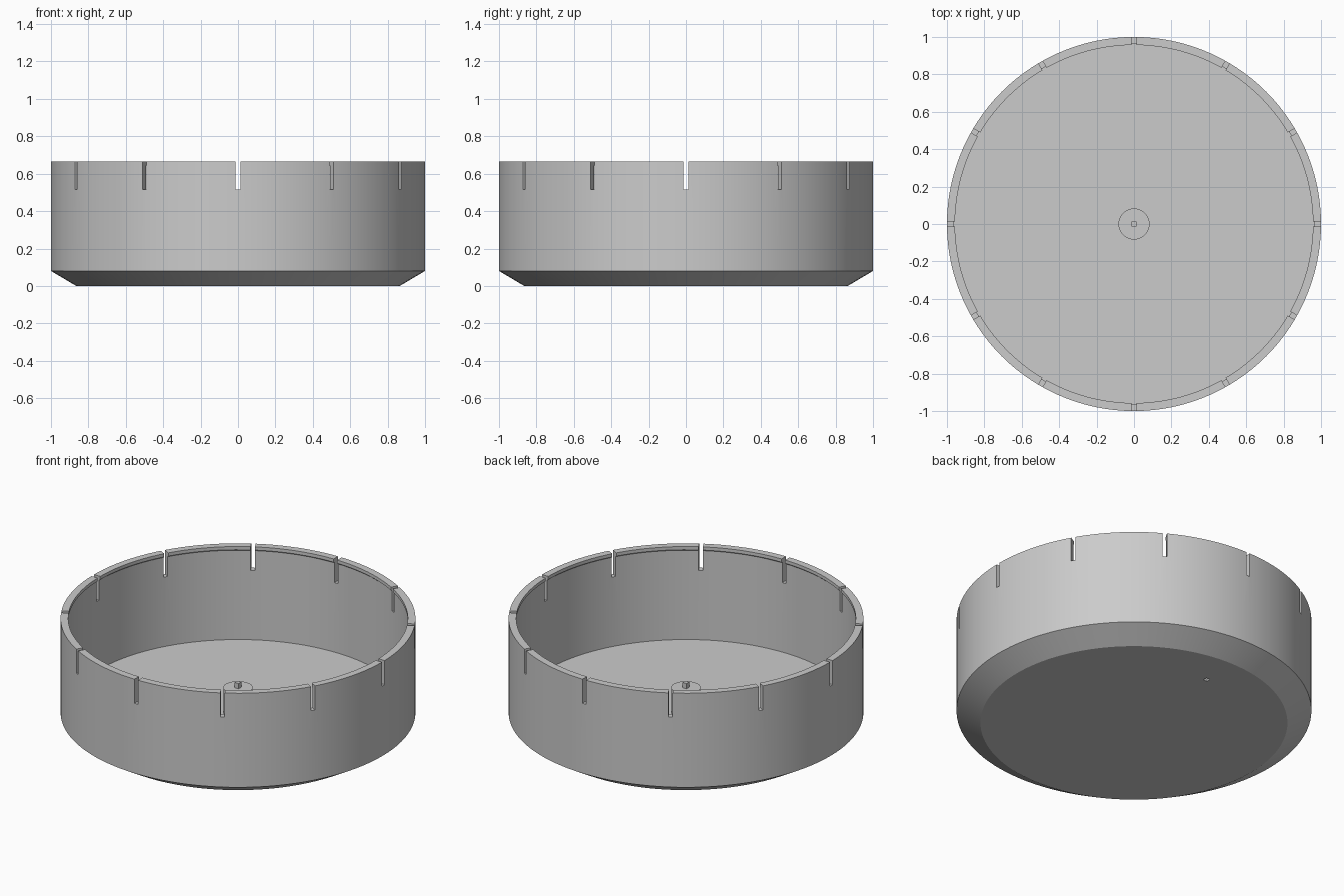
import bpy, bmesh, math
from mathutils import Matrix, Vector

default = bpy.data.objects.get("Cube")
if default:
    bpy.data.objects.remove(default, do_unlink=True)

SEGMENTS = 120
SLOTS = 12
PEG = 0.027

grey = bpy.data.materials.new("plain grey")
grey.use_nodes = True
colour = (0.6, 0.6, 0.6, 1)
grey.diffuse_color = colour
grey.node_tree.nodes["Principled BSDF"].inputs["Base Color"].default_value = colour


def make_object(name, bm):
    mesh = bpy.data.meshes.new(name)
    bmesh.ops.recalc_face_normals(bm, faces=bm.faces)
    bm.to_mesh(mesh)
    bm.free()
    mesh.materials.append(grey)
    obj = bpy.data.objects.new(name, mesh)
    bpy.context.collection.objects.link(obj)
    return obj


def add_box(bm, size, centre, angle=0):
    matrix = (Matrix.Rotation(angle, 4, "Z") @ Matrix.Translation(centre)
              @ Matrix.Diagonal((*size, 1)))
    bmesh.ops.create_cube(bm, size=1, matrix=matrix)


# Round tray: chamfered base, thin wall, inner lip and central post
profile = [(0, 0), (0.865, 0), (1, 0.08), (1, 0.665), (0.957, 0.665),
           (0.957, 0.645), (0.965, 0.638), (0.965, 0.083),
           (0.083, 0.083), (0.083, 0.235), (0, 0.235)]
bm = bmesh.new()
verts = [bm.verts.new((r, 0, z)) for r, z in profile]
edges = [bm.edges.new(pair) for pair in zip(verts, verts[1:])]
bmesh.ops.spin(bm, geom=verts + edges, cent=(0, 0, 0), axis=(0, 0, 1),
               angle=math.tau, steps=SEGMENTS, use_merge=True)
bmesh.ops.remove_doubles(bm, verts=bm.verts, dist=0.0001)
tray = make_object("round_tray", bm)

# Rim slots and the small square socket underneath
bm = bmesh.new()
for i in range(SLOTS):
    add_box(bm, (0.2, 0.025, 0.3), (1, 0, 0.665), math.tau * i / SLOTS)
add_box(bm, (PEG, PEG, 0.08), (0, 0.637, 0))
cutter = make_object("slot_cutter", bm)
cutter.hide_render = True

cut = tray.modifiers.new("slots", "BOOLEAN")
cut.operation = "DIFFERENCE"
cut.solver = "EXACT"
cut.object = cutter
bpy.context.view_layer.objects.active = tray
tray.select_set(True)
bpy.ops.object.modifier_apply(modifier=cut.name)
bpy.data.objects.remove(cutter, do_unlink=True)
bpy.ops.object.shade_smooth_by_angle(angle=math.radians(25))

# Square peg on top of the post
bm = bmesh.new()
add_box(bm, (PEG, PEG, 0.035), Vector((0, 0, 0.25)))
make_object("centre_peg", bm)
